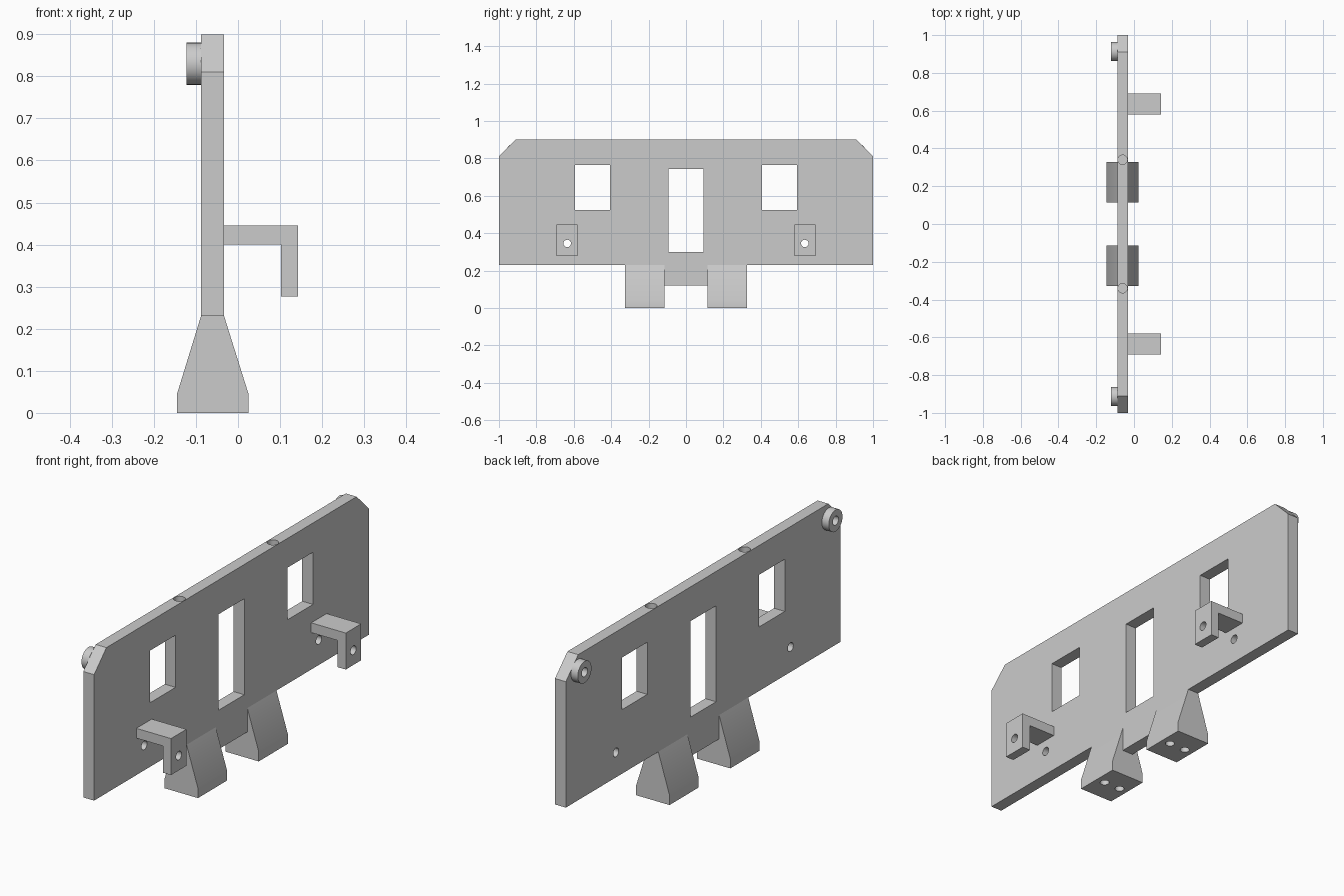
import bpy
import bmesh
import math
from mathutils import Matrix, Vector

if "Cube" in bpy.data.objects:
    bpy.data.objects.remove(bpy.data.objects["Cube"], do_unlink=True)

GREY = (0.6, 0.6, 0.6, 1.0)
mat = bpy.data.materials.new("plain grey")
mat.use_nodes = True
mat.diffuse_color = GREY
mat.node_tree.nodes["Principled BSDF"].inputs["Base Color"].default_value = GREY

BACK, FRONT = -0.088, -0.033      # faces of the plate along x
MID = (BACK + FRONT) / 2


def make(name, bm):
    bmesh.ops.recalc_face_normals(bm, faces=bm.faces)
    mesh = bpy.data.meshes.new(name)
    bm.to_mesh(mesh)
    bm.free()
    mesh.materials.append(mat)
    obj = bpy.data.objects.new(name, mesh)
    bpy.context.collection.objects.link(obj)
    return obj


def prism(name, points, shift):
    """Extrude a closed outline of 3D points along shift."""
    bm = bmesh.new()
    face = bm.faces.new([bm.verts.new(p) for p in points])
    ext = bmesh.ops.extrude_face_region(bm, geom=[face])
    moved = [v for v in ext["geom"] if isinstance(v, bmesh.types.BMVert)]
    bmesh.ops.translate(bm, verts=moved, vec=Vector(shift))
    return make(name, bm)


def box(name, lo, hi):
    a, b, c = lo
    d, e, f = hi
    return prism(name, [(a, b, c), (d, b, c), (d, e, c), (a, e, c)], (0, 0, f - c))


def rod(name, center, radius, length, axis):
    bm = bmesh.new()
    turn = Matrix.Rotation(math.pi / 2, 4, "Y") if axis == "x" else Matrix()
    bmesh.ops.create_cone(bm, cap_ends=True, segments=32, radius1=radius, radius2=radius,
                          depth=length, matrix=Matrix.Translation(center) @ turn)
    return make(name, bm)


def finish(obj, cutters=()):
    """Cut the holes, remove the cutters and shade."""
    bpy.ops.object.select_all(action="DESELECT")
    bpy.context.view_layer.objects.active = obj
    obj.select_set(True)
    for cutter in cutters:
        mod = obj.modifiers.new("hole", "BOOLEAN")
        mod.operation = "DIFFERENCE"
        mod.solver = "EXACT"
        mod.object = cutter
        bpy.ops.object.modifier_apply(modifier=mod.name)
        bpy.data.objects.remove(cutter, do_unlink=True)
    bpy.ops.object.shade_smooth_by_angle(angle=math.radians(30))


# Main plate: clipped upper corners and a tab under the middle
half = [(0.115, 0.12), (0.115, 0.23), (1, 0.23), (1, 0.81), (0.91, 0.9)]
outline = half + [(-y, z) for y, z in reversed(half)]
plate = prism("plate", [(BACK, y, z) for y, z in outline], (FRONT - BACK, 0, 0))

# Windows, bolt holes and the blind holes in the top edge
cuts = [box("middle_window_cutter", (-0.2, -0.093, 0.3), (0.1, 0.093, 0.742))]
for s in (-1, 1):
    y = 0.5 * s
    cuts.append(box("side_window_cutter", (-0.2, y - 0.093, 0.525), (0.1, y + 0.093, 0.765)))
    cuts.append(rod("bolt_hole_cutter", (MID, 0.635 * s, 0.345), 0.02, 0.3, "x"))
    cuts.append(rod("top_hole_cutter", (MID, 0.34 * s, 0.9), 0.025, 0.2, "z"))
finish(plate, cuts)

for side, s in (("left", 1), ("right", -1)):
    # Tapered foot with two screw holes underneath
    profile = [(-0.145, 0), (0.025, 0), (0.025, 0.045), (FRONT, 0.23), (BACK, 0.23), (-0.145, 0.045)]
    foot = prism(side + "_foot", [(x, 0.115 * s, z) for x, z in profile], (0, 0.212 * s, 0))
    finish(foot, [rod("screw_hole_cutter", (MID + dx, 0.22 * s, 0), 0.02, 0.2, "z")
                  for dx in (-0.042, 0.042)])

    # L-shaped hook with a hole in its lip
    profile = [(FRONT, 0.4), (0.102, 0.4), (0.102, 0.277), (0.143, 0.277), (0.143, 0.445), (FRONT, 0.445)]
    hook = prism(side + "_hook", [(x, 0.58 * s, z) for x, z in profile], (0, 0.112 * s, 0))
    finish(hook, [rod("lip_hole_cutter", (0.12, 0.635 * s, 0.345), 0.02, 0.1, "x")])

    # Round boss near the upper corner
    boss = rod(side + "_boss", (-0.1055, 0.913 * s, 0.83), 0.05, 0.035, "x")
    finish(boss, [rod("boss_hole_cutter", (-0.1055, 0.913 * s, 0.83), 0.021, 0.1, "x")])
